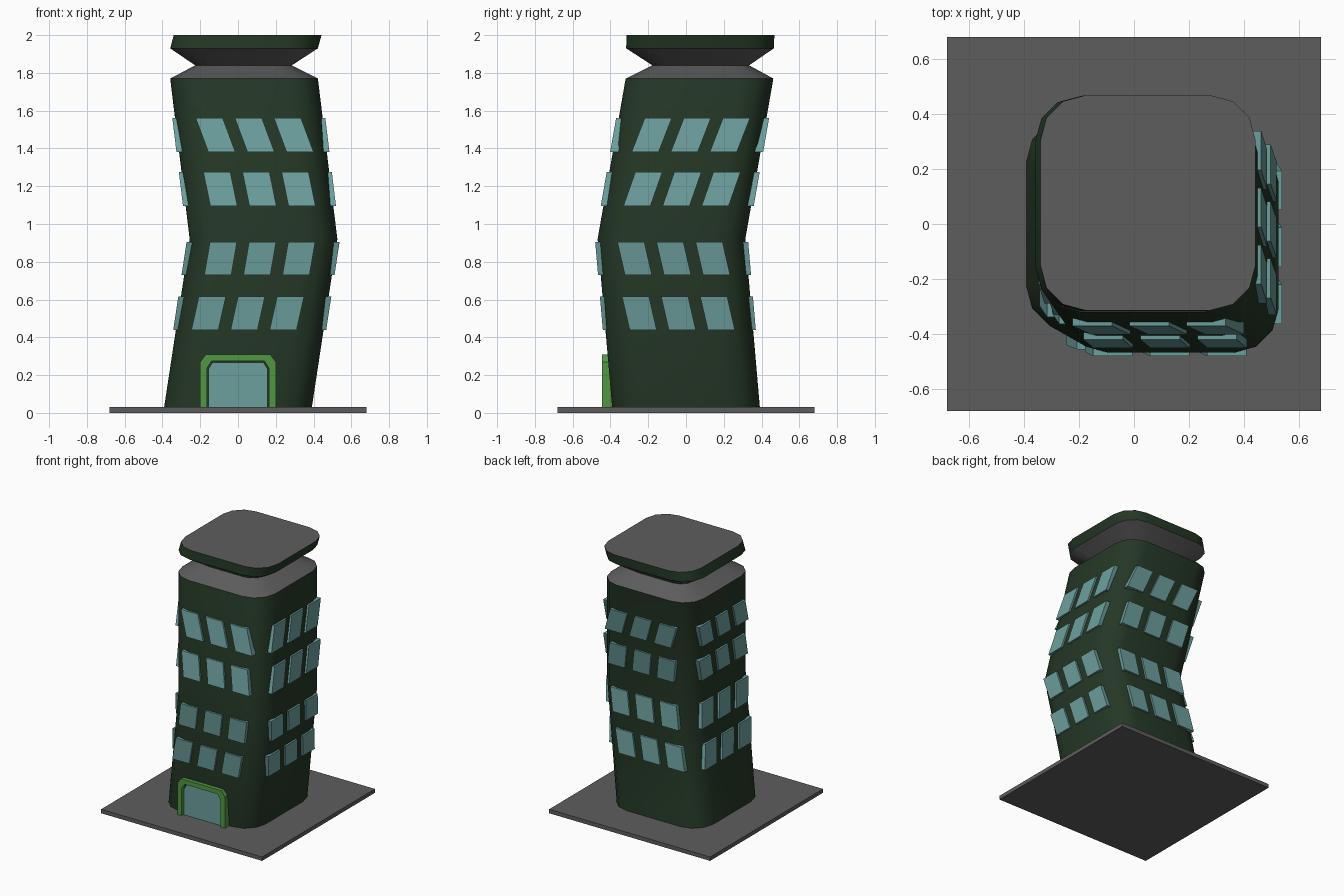
import bpy, bmesh, math

if "Cube" in bpy.data.objects:
    bpy.data.objects.remove(bpy.data.objects["Cube"])


def material(name, rgb):
    m = bpy.data.materials.new(name)
    m.diffuse_color = (*rgb, 1)
    m.use_nodes = True
    m.node_tree.nodes["Principled BSDF"].inputs["Base Color"].default_value = m.diffuse_color
    return m


DARK = material("dark green", (0.018, 0.039, 0.019))
GREY = material("grey", (0.11, 0.11, 0.11))
TEAL = material("teal glass", (0.15, 0.35, 0.34))
LEAF = material("bright green", (0.08, 0.31, 0.055))


def finish(name, bm, mats, smooth=False):
    bmesh.ops.recalc_face_normals(bm, faces=bm.faces)
    me = bpy.data.meshes.new(name)
    bm.to_mesh(me)
    bm.free()
    for m in mats:
        me.materials.append(m)
    ob = bpy.data.objects.new(name, me)
    bpy.context.collection.objects.link(ob)
    if smooth:
        bpy.context.view_layer.objects.active = ob
        ob.select_set(True)
        bpy.ops.object.shade_smooth_by_angle(angle=math.radians(35))
        ob.select_set(False)
    return ob


def ring(bm, cx, cy, z, half):
    """Rounded square with three segments per corner."""
    r = half * 0.42
    out = []
    for k in range(4):
        a0 = k * math.pi / 2
        sx, sy = [(1, 1), (-1, 1), (-1, -1), (1, -1)][k]
        for i in range(4):
            a = a0 + i * math.pi / 6
            out.append(bm.verts.new((cx + sx * (half - r) + r * math.cos(a),
                                     cy + sy * (half - r) + r * math.sin(a), z)))
    return out


def loft(name, rings, mats, cap_top=None, cap_bottom=None):
    bm = bmesh.new()
    loops = [ring(bm, *p) for p in rings]
    for a, b in zip(loops, loops[1:]):
        n = len(a)
        for i in range(n):
            bm.faces.new((a[i], a[(i + 1) % n], b[(i + 1) % n], b[i]))
    if cap_top is not None:
        bm.faces.new(loops[-1]).material_index = cap_top
    if cap_bottom is not None:
        bm.faces.new(loops[0][::-1]).material_index = cap_bottom
    return finish(name, bm, mats, True)


def prism(name, outline, y0, y1, mat):
    """Extrude an (x, z) outline along y."""
    bm = bmesh.new()
    f = bm.faces.new([bm.verts.new((x, y0, z)) for x, z in outline])
    ext = bmesh.ops.extrude_face_region(bm, geom=[f])["geom"]
    for v in ext:
        if isinstance(v, bmesh.types.BMVert):
            v.co.y = y1
    return finish(name, bm, [mat])


# Ground slab
prism("base_slab", [(-.68, 0), (.68, 0), (.68, .03), (-.68, .03)], -.68, .68, GREY)

# Leaning tower body, pinched neck and roof slab
H = 0.391
BODY = [(0, 0, .03), (.135, -.077, .92), (.032, .0715, 1.77)]
loft("tower_body", [(*p, H) for p in BODY], [DARK], cap_top=0, cap_bottom=0)
loft("roof_neck", [(.032, .0715, 1.77, H), (.029, .078, 1.84, .256),
                   (.032, .074, 1.93, H)], [GREY])
loft("roof_slab", [(.032, .074, 1.93, H), (.051, .077, 2.0, H)], [DARK, GREY], cap_top=1)


def centre(z):
    a, b = (BODY[0], BODY[1]) if z < .92 else (BODY[1], BODY[2])
    t = (z - a[2]) / (b[2] - a[2])
    return [a[i] + t * (b[i] - a[i]) for i in (0, 1)]


# Slanted window panes: z range, x centre (bottom, top), y centre (bottom, top)
ROWS = [((.44, .615), (.032, .071), (-.02, -.06)),
        ((.73, .905), (.10, .13), (-.045, -.085)),
        ((1.095, 1.275), (.132, .095), (-.053, .01)),
        ((1.38, 1.56), (.122, .055), (-.01, .06))]
PITCH, WIDTH = .207, .143


def window_wall(name, axis, side):
    """axis is the direction across the wall, side is the wall's outward sign."""
    bm = bmesh.new()
    for zs, *mids in ROWS:
        for col in (-1, 0, 1):
            layers = []
            for depth in (-.03, .014):
                quad = []
                for k, e in ((0, -1), (0, 1), (1, 1), (1, -1)):
                    co = [0, 0, zs[k]]
                    co[axis] = mids[axis][k] + col * PITCH + e * WIDTH / 2
                    co[1 - axis] = centre(zs[k])[1 - axis] + side * (H + depth)
                    quad.append(bm.verts.new(co))
                layers.append(quad)
            a, b = layers
            bm.faces.new(a)
            bm.faces.new(b)
            for i in range(4):
                j = (i + 1) % 4
                bm.faces.new((a[i], a[j], b[j], b[i]))
    finish(name, bm, [TEAL])


window_wall("front_windows", 0, -1)
window_wall("back_windows", 0, 1)
window_wall("right_windows", 1, 1)
window_wall("left_windows", 1, -1)

# Entrance: chamfered door frame and glass door
half_out = [(.2, .03), (.2, .27), (.17, .31)]
half_in = [(.165, .03), (.165, .235), (.14, .275)]


def mirror(pts):
    return pts + [(-x, z) for x, z in reversed(pts)]


prism("door_frame", mirror(half_out) + mirror(half_in)[::-1], -.445, -.37, LEAF)
prism("door_glass", mirror([(.157, .03), (.157, .232), (.135, .267)]), -.424, -.37, TEAL)
